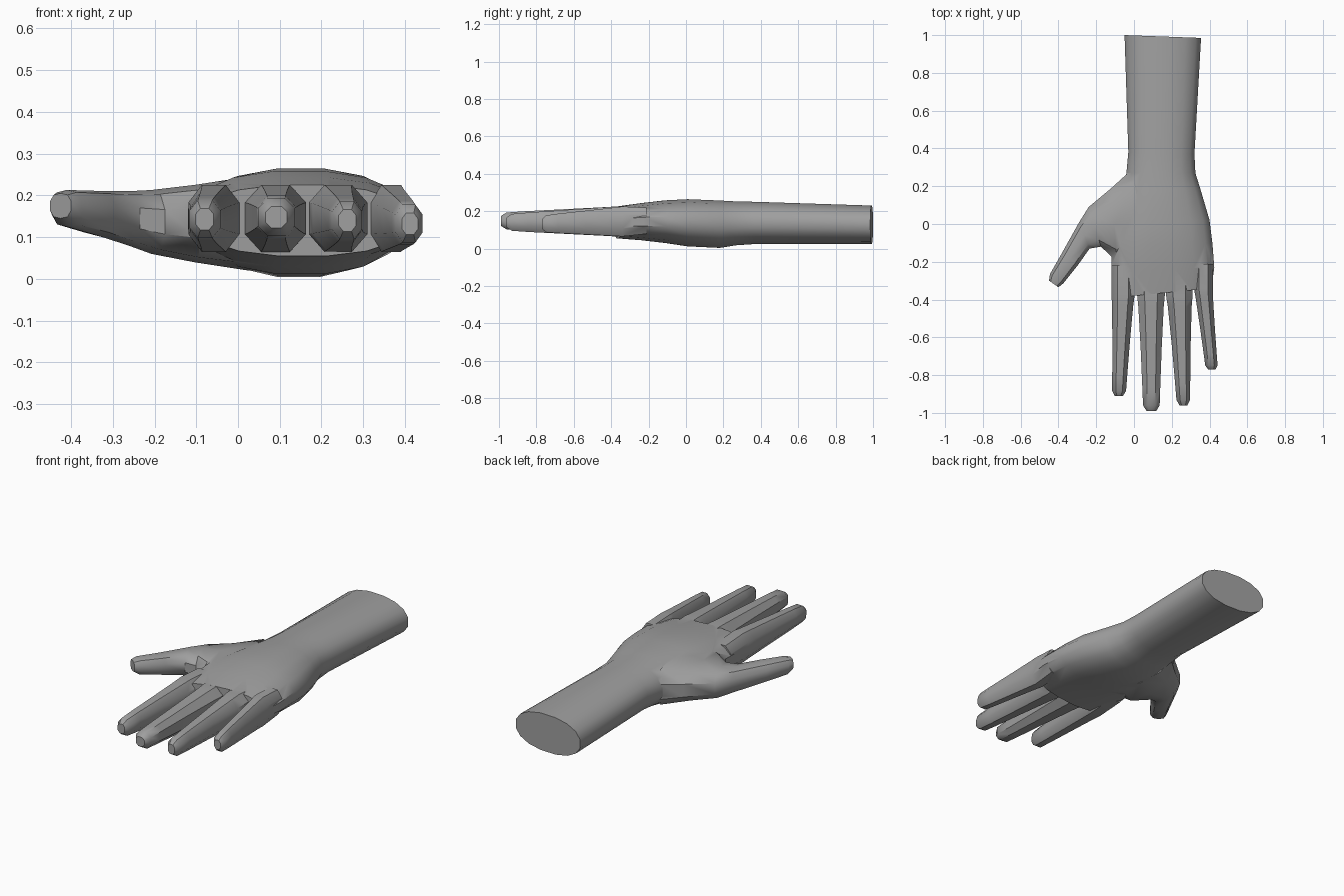
import bpy, bmesh, math

cube = bpy.data.objects.get("Cube")
if cube:
    bpy.data.objects.remove(cube, do_unlink=True)

grey = bpy.data.materials.new("plain grey")
grey.use_nodes = True
tone = (0.35, 0.35, 0.35, 1)
grey.diffuse_color = tone
grey.node_tree.nodes["Principled BSDF"].inputs["Base Color"].default_value = tone


def loft(name, sections, sides, power=1.0):
    """Skin rounded rings; each is (side a, side b, z low, z high)."""
    bm = bmesh.new()
    rings = []
    for (ax, ay), (bx, by), low, high in sections:
        ring = []
        for i in range(sides):
            a = math.tau * (i + 0.5) / sides
            c, s = math.cos(a), math.sin(a)
            k = math.cos(math.pi / sides)
            c = math.copysign(min(1, abs(c) / k) ** power, c)
            s = math.copysign(min(1, abs(s) / k) ** power, s)
            t = (1 + c) / 2
            ring.append(bm.verts.new((ax + (bx - ax) * t, ay + (by - ay) * t,
                                      (low + high) / 2 + (high - low) / 2 * s)))
        rings.append(ring)
    for r, q in zip(rings, rings[1:]):
        for i in range(sides):
            j = (i + 1) % sides
            bm.faces.new((r[i], r[j], q[j], q[i]))
    bm.faces.new(rings[0])
    bm.faces.new(rings[-1])
    bmesh.ops.recalc_face_normals(bm, faces=bm.faces)
    mesh = bpy.data.meshes.new(name)
    bm.to_mesh(mesh)
    bm.free()
    mesh.materials.append(grey)
    ob = bpy.data.objects.new(name, mesh)
    bpy.context.collection.objects.link(ob)
    return ob


# Forearm and palm, from the cut end to the knuckles
hand = loft("hand", [
    ((-0.05, 1.0), (0.355, 0.985), 0.025, 0.23),
    ((-0.03, 0.38), (0.32, 0.37), 0.025, 0.25),
    ((-0.04, 0.27), (0.325, 0.27), 0.018, 0.252),
    ((-0.06, 0.17), (0.35, 0.19), 0.004, 0.257),
    ((-0.10, 0.0), (0.40, 0.02), 0.012, 0.264),
    ((-0.12, -0.12), (0.415, -0.1), 0.03, 0.258),
    ((-0.12, -0.25), (0.425, -0.23), 0.045, 0.243),
    ((-0.10, -0.39), (0.41, -0.34), 0.055, 0.225),
], 16, 0.9)

# Thumb, from inside the palm to the tip
parts = [loft("thumb", [
    ((-0.01, 0.29), (0.06, -0.12), 0.02, 0.245),
    ((-0.12, 0.19), (-0.09, -0.2), 0.04, 0.225),
    ((-0.24, 0.09), (-0.175, -0.12), 0.06, 0.213),
    ((-0.29, 0.01), (-0.235, -0.13), 0.08, 0.21),
    ((-0.385, -0.16), (-0.295, -0.215), 0.105, 0.211),
    ((-0.445, -0.265), (-0.375, -0.315), 0.125, 0.213),
    ((-0.45, -0.3), (-0.4, -0.335), 0.145, 0.205),
], 10, 0.85)]


# Fingers: base centre, base half width, tip centre, tip half width, base y, tip y, tip z
def finger(name, x0, w0, x1, w1, y0, y1, z):
    sections = []
    for t, h in ((-0.3, 0.07), (0, 0.08), (0.1, 0.076), (0.45, 0.064),
                 (0.8, 0.052), (0.95, 0.045), (1, 0.026)):
        x = x0 + (x1 - x0) * max(t, 0)
        w = w0 + (w1 - w0) * max(t, 0) ** 0.7
        if t == 1:
            w *= 0.6
        y = y0 + (y1 - y0) * t
        mid = 0.145 + (z - 0.145) * t
        sections.append(((x - w, y), (x + w, y), mid - h, mid + h))
    return loft(name, sections, 8, 0.85)


parts += [
    finger("index_finger", -0.058, 0.061, -0.08, 0.036, -0.38, -0.91, 0.143),
    finger("middle_finger", 0.09, 0.073, 0.092, 0.043, -0.38, -0.99, 0.148),
    finger("ring_finger", 0.24, 0.07, 0.262, 0.035, -0.38, -0.96, 0.14),
    finger("little_finger", 0.367, 0.05, 0.412, 0.032, -0.34, -0.77, 0.132),
]

# Join everything into one skin
for part in parts:
    mod = hand.modifiers.new(part.name, 'BOOLEAN')
    mod.operation = 'UNION'
    mod.solver = 'EXACT'
    mod.object = part
bpy.context.view_layer.objects.active = hand
hand.select_set(True)
for mod in list(hand.modifiers):
    bpy.ops.object.modifier_apply(modifier=mod.name)
for part in parts:
    bpy.data.objects.remove(part, do_unlink=True)
bpy.ops.object.shade_smooth_by_angle(angle=math.radians(40))
